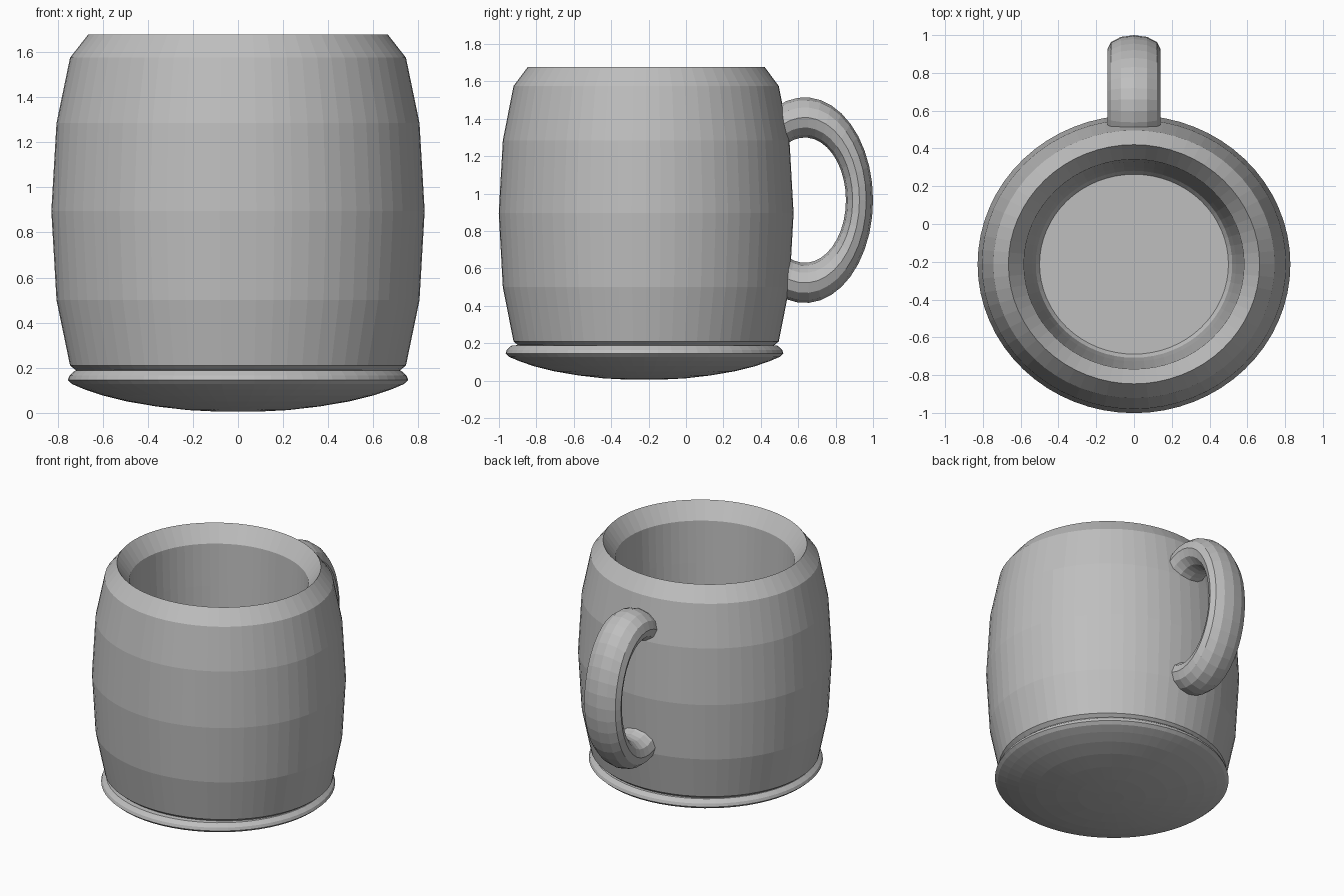
import bpy, bmesh, math

if "Cube" in bpy.data.objects:
    bpy.data.objects.remove(bpy.data.objects["Cube"])

grey = bpy.data.materials.new("plain grey")
grey.diffuse_color = (0.52, 0.52, 0.52, 1)
grey.use_nodes = True
grey.node_tree.nodes["Principled BSDF"].inputs["Base Color"].default_value = grey.diffuse_color


def finish(name, bm):
    bmesh.ops.remove_doubles(bm, verts=bm.verts, dist=1e-5)
    bmesh.ops.recalc_face_normals(bm, faces=bm.faces)
    mesh = bpy.data.meshes.new(name)
    bm.to_mesh(mesh)
    bm.free()
    mesh.materials.append(grey)
    ob = bpy.data.objects.new(name, mesh)
    bpy.context.collection.objects.link(ob)
    return ob


def skin(bm, rings, wrap=True):
    for a, b in zip(rings, rings[1:]):
        n = len(a)
        for i in range(n):
            j = (i + 1) % n
            bm.faces.new((a[i], a[j], b[j], b[i]))


def lathe(name, profile, cy, squash, n=64):
    """Revolve (radius, z) points; the y radius is scaled by squash."""
    bm = bmesh.new()
    rings = []
    for r, z in profile:
        rings.append([bm.verts.new((r * math.cos(2 * math.pi * i / n),
                                    cy + r * squash * math.sin(2 * math.pi * i / n), z))
                      for i in range(n)])
    skin(bm, rings)
    bm.faces.new(rings[0])
    bm.faces.new(rings[-1])
    return finish(name, bm)


# Barrel body: outside from bottom to rim, then down the inside to the floor
lathe("mug_body", [
    (0.70, 0.17), (0.72, 0.19), (0.745, 0.21), (0.805, 0.50), (0.828, 0.895),
    (0.805, 1.285), (0.745, 1.575), (0.665, 1.677),
    (0.583, 1.565), (0.57, 1.275), (0.555, 0.895), (0.54, 0.50),
    (0.52, 0.26), (0.50, 0.23)], -0.213, 0.952)

# Rounded foot with a bulging rim
lathe("mug_base", [
    (0.08, 0.005), (0.22, 0.012), (0.36, 0.028), (0.49, 0.050), (0.60, 0.077),
    (0.68, 0.104), (0.735, 0.127), (0.755, 0.145), (0.748, 0.165),
    (0.722, 0.188), (0.64, 0.192)], -0.222, 0.984)

# Handle: part of a stretched ring, ends buried in the wall
bm = bmesh.new()
steps, sides, sweep = 24, 12, math.radians(115)
rings = []
for s in range(steps + 1):
    t = -sweep + 2 * sweep * s / steps
    ring = []
    for k in range(sides):
        a = 2 * math.pi * k / sides
        out = math.cos(a)
        ring.append(bm.verts.new((0.14 * math.sin(a),
                                  0.635 + (0.2925 + 0.0725 * out) * math.cos(t),
                                  0.965 + (0.4425 + 0.1075 * out) * math.sin(t))))
    rings.append(ring)
skin(bm, rings)
bm.faces.new(rings[0])
bm.faces.new(rings[-1])
finish("handle", bm)
